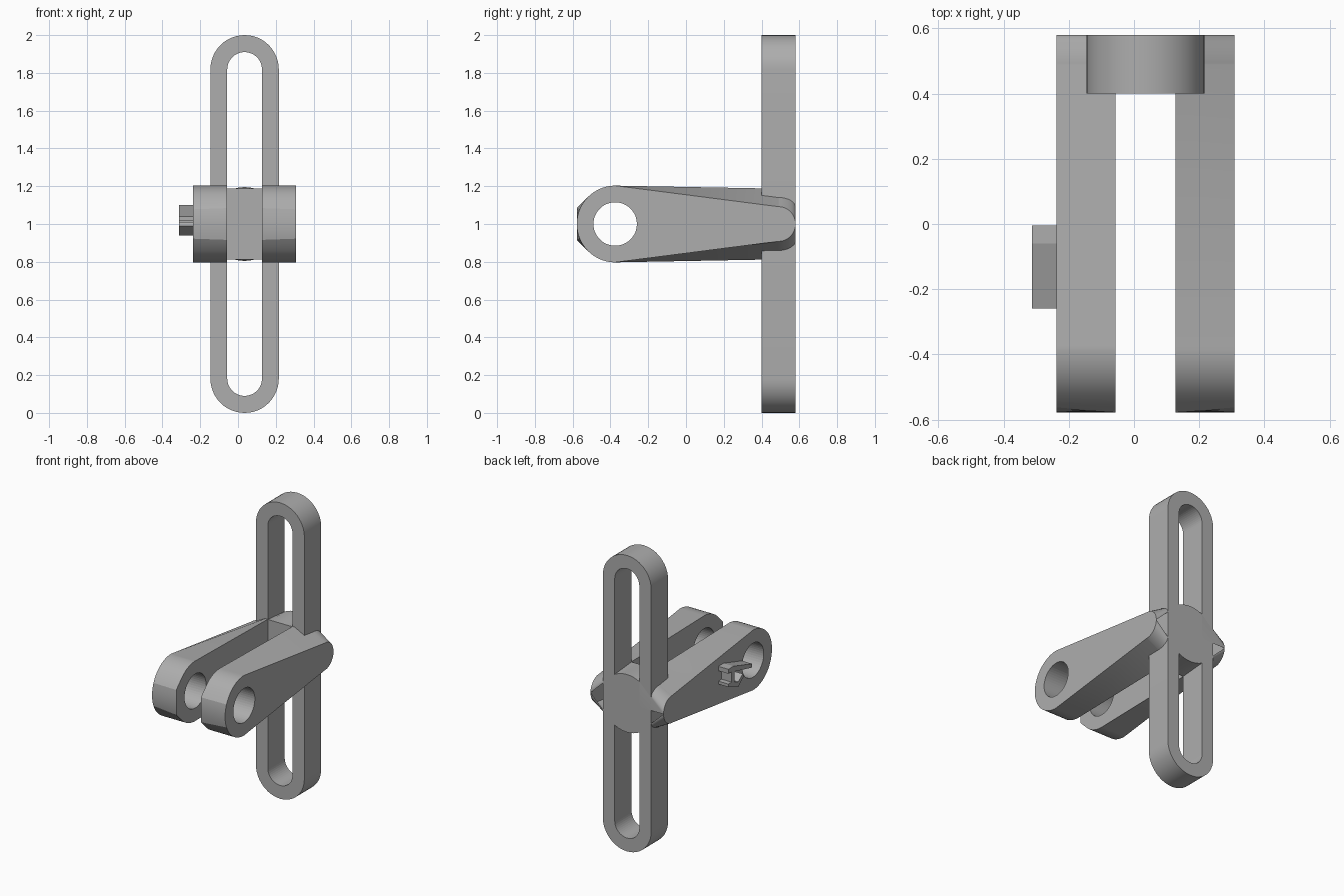
import bpy
import bmesh
from math import sin, cos, pi, radians, sqrt

cube = bpy.data.objects.get("Cube")
if cube:
    bpy.data.objects.remove(cube)

MID = 0.035          # x of the mirror plane
HALF_OUT = 0.273     # outer face of an arm from the mirror plane
HALF_IN = 0.092      # inner face of an arm
MZ = 1.0             # height of the hole axis
REAR, FRAME_FRONT = 0.58, 0.4
EYE_Y, EYE_R, HOLE_R = -0.375, 0.203, 0.115

grey = bpy.data.materials.new("plain grey")
grey.use_nodes = True
colour = (0.42, 0.42, 0.42, 1)
grey.diffuse_color = colour
grey.node_tree.nodes["Principled BSDF"].inputs["Base Color"].default_value = colour


def loft(name, ring_a, ring_b):
    """Solid between two matching rings of 3D points."""
    bm = bmesh.new()
    a = [bm.verts.new(p) for p in ring_a]
    b = [bm.verts.new(p) for p in ring_b]
    bm.faces.new(a)
    bm.faces.new(b)
    n = len(a)
    for i in range(n):
        bm.faces.new((a[i], a[(i + 1) % n], b[(i + 1) % n], b[i]))
    bmesh.ops.recalc_face_normals(bm, faces=bm.faces)
    mesh = bpy.data.meshes.new(name)
    bm.to_mesh(mesh)
    bm.free()
    mesh.materials.append(grey)
    obj = bpy.data.objects.new(name, mesh)
    bpy.context.collection.objects.link(obj)
    return obj


def along_x(points, x):
    return [(x, y, z) for y, z in points]


def along_y(points, y):
    return [(x, y, z) for x, z in points]


def cut(obj, cutter):
    mod = obj.modifiers.new("opening", 'BOOLEAN')
    mod.object = cutter
    mod.solver = 'EXACT'
    cutter.hide_render = True
    cutter.hide_viewport = True


def smooth(obj):
    bpy.ops.object.select_all(action='DESELECT')
    obj.select_set(True)
    bpy.context.view_layer.objects.active = obj
    bpy.ops.object.shade_smooth_by_angle(angle=radians(25))


def circle(cy, cz, r, n):
    return [(cy + r * cos(2 * pi * i / n), cz + r * sin(2 * pi * i / n)) for i in range(n)]


def stadium(r, low, high, n=24):
    """Upright slot outline with round ends."""
    top = [(MID + r * cos(pi * i / n), high - r + r * sin(pi * i / n)) for i in range(n + 1)]
    return top + [(2 * MID - x, low + high - z) for x, z in top]


def arm_profile(inner, n=24):
    """Half outline from the front tip over the top to the rear, then mirrored."""
    half = []
    for i in range(n + 1):                       # eye at the front
        t = pi / 2 * i / n
        r = EYE_R
        if inner and t < pi / 4:                 # chamfered on the inner side
            r = EYE_R / max(cos(t), cos(t - pi / 4))
        half.append((EYE_Y - r * cos(t), r * sin(t)))
    end_r, end_y = 0.092, REAR - 0.092
    for i in range(n + 1):                       # rear end
        t = pi / 2 * (1 - i / n)
        y = end_y + end_r * cos(t)
        half.append((y, 0.187 - 0.015 * (1 - sin(t))) if inner else (y, end_r * sin(t)))
    if inner:
        half.append((REAR, 0))
    else:
        half.append((REAR + 0.0001, 0))
    return [(y, MZ + z) for y, z in half] + [(y, MZ - z) for y, z in half[-2:0:-1]]


# Two tapered arms, each with a round hole
for name, side in (("left_arm", 1), ("right_arm", -1)):
    arm = loft(name, along_x(arm_profile(False), MID + side * HALF_OUT),
               along_x(arm_profile(True), MID + side * HALF_IN))
    hole = circle(EYE_Y, MZ, HOLE_R, 48)
    cutter = loft(name + "_hole_cutter", along_x(hole, MID + side * 0.05),
                  along_x(hole, MID + side * 0.35))
    cut(arm, cutter)
    smooth(arm)

# Upright slotted frame
frame = loft("slotted_frame", along_y(stadium(0.181, 0, 2), FRAME_FRONT),
             along_y(stadium(0.181, 0, 2), REAR))
slot = stadium(HALF_IN, 0.09, 1.91)
cut(frame, loft("slot_cutter", along_y(slot, 0.3), along_y(slot, 0.7)))
smooth(frame)

# Bridge joining the arms inside the slot, bulging at the rear
def bridge_ring(bulge, n=12):
    top = []
    for i in range(n + 1):
        x = HALF_IN * (1 - 2 * i / n)
        z = sqrt(0.195 ** 2 - x * x) if bulge else 0.187
        top.append((MID + x, MZ + z))
    return top + [(2 * MID - x, 2 * MZ - z) for x, z in top]


bridge = loft("bridge", along_y(bridge_ring(False), FRAME_FRONT), along_y(bridge_ring(True), REAR))
smooth(bridge)

# Small bracket on the outside of the right arm
bracket = [(-0.005, 1.1), (-0.06, 1.1), (-0.26, 1.04), (-0.26, 1.015), (-0.07, 1.06),
           (-0.07, 0.99), (-0.11, 0.975), (-0.16, 1.01), (-0.17, 0.99), (-0.11, 0.94),
           (-0.005, 0.98), (-0.005, 1.0), (-0.04, 1.0), (-0.04, 1.07), (-0.005, 1.07)]
loft("bracket", along_x(bracket, -0.313), along_x(bracket, MID - HALF_OUT + 0.005))
